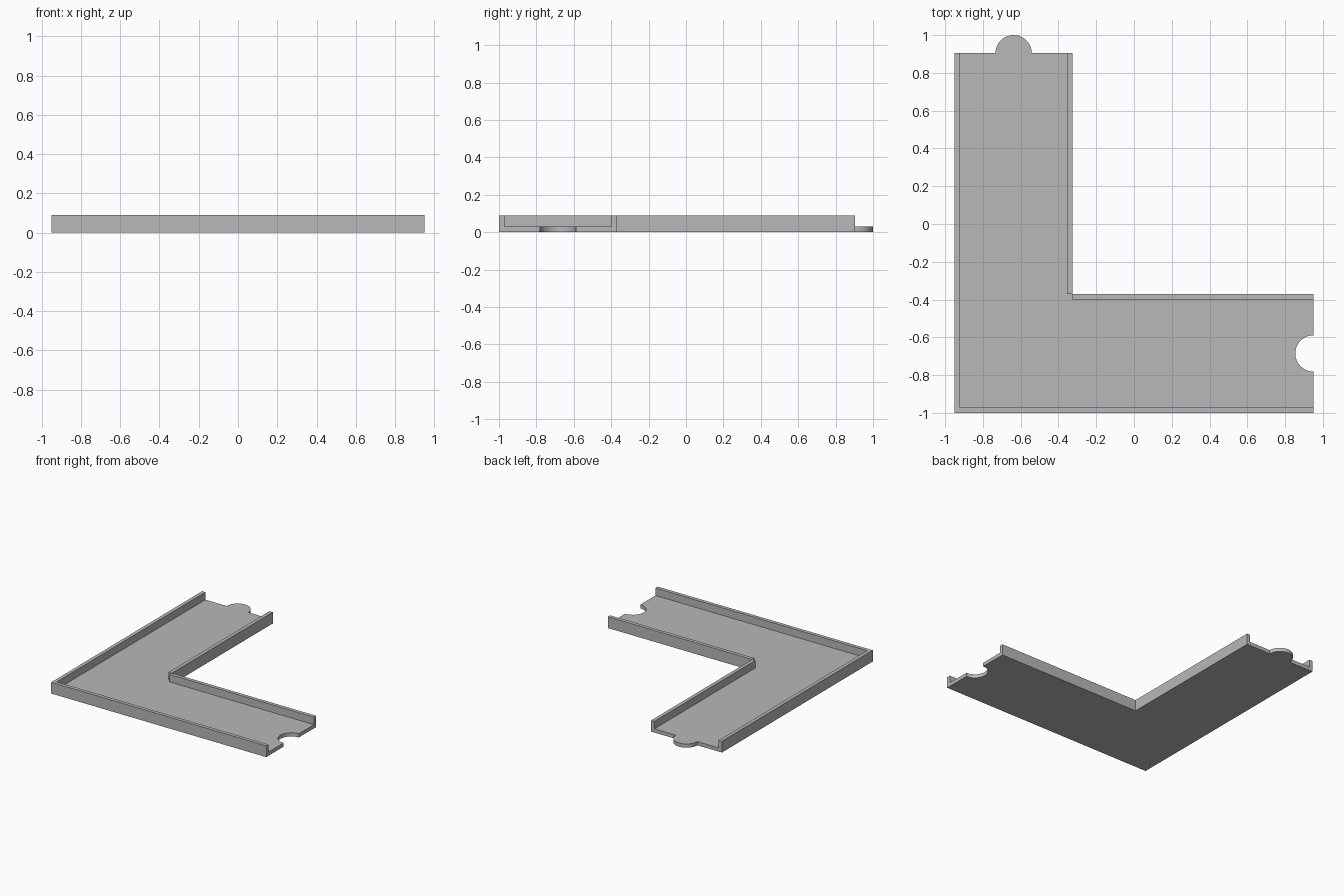
import bpy, bmesh
from math import sin, cos, pi, radians

if "Cube" in bpy.data.objects:
    bpy.data.objects.remove(bpy.data.objects["Cube"])

grey = bpy.data.materials.new("plain grey")
grey.use_nodes = True
colour = (0.48, 0.48, 0.48, 1)
grey.diffuse_color = colour
grey.node_tree.nodes["Principled BSDF"].inputs["Base Color"].default_value = colour

LEFT, RIGHT, FRONT, BACK = -0.95, 0.95, -1.0, 0.904
INNER_X, INNER_Y = -0.325, -0.37      # inside corner of the bend
WALL, FLOOR, HEIGHT, RADIUS = 0.029, 0.03, 0.09, 0.096


def extrude_outline(name, points, z0, z1):
    """Solid prism from a counter-clockwise outline."""
    bm = bmesh.new()
    base = bm.faces.new([bm.verts.new((x, y, z0)) for x, y in points])
    top = bmesh.ops.extrude_face_region(bm, geom=[base], use_keep_orig=True)
    verts = [g for g in top["geom"] if isinstance(g, bmesh.types.BMVert)]
    bmesh.ops.translate(bm, vec=(0, 0, z1 - z0), verts=verts)
    bmesh.ops.recalc_face_normals(bm, faces=bm.faces)
    mesh = bpy.data.meshes.new(name)
    bm.to_mesh(mesh)
    bm.free()
    mesh.materials.append(grey)
    obj = bpy.data.objects.new(name, mesh)
    bpy.context.collection.objects.link(obj)
    bpy.ops.object.select_all(action="DESELECT")
    obj.select_set(True)
    bpy.context.view_layer.objects.active = obj
    bpy.ops.object.shade_smooth_by_angle(angle=radians(30))
    return obj


def arc(cx, cy, start, end, steps=32):
    angles = [start + (end - start) * i / steps for i in range(steps + 1)]
    return [(cx + RADIUS * cos(a), cy + RADIUS * sin(a)) for a in angles]


# Floor with a round socket on the right end and a round tab on the back end
socket = arc(RIGHT, (FRONT + INNER_Y) / 2, 1.5 * pi, 0.5 * pi)
tab = arc((LEFT + INNER_X) / 2, BACK, 0, pi)
extrude_outline("floor", [(LEFT, FRONT), (RIGHT, FRONT)] + socket
                + [(RIGHT, INNER_Y), (INNER_X, INNER_Y), (INNER_X, BACK)]
                + tab + [(LEFT, BACK)], 0, FLOOR)

# Outer wall, running round the outside of the bend
extrude_outline("outer_wall", [
    (LEFT, FRONT), (RIGHT, FRONT), (RIGHT, FRONT + WALL),
    (LEFT + WALL, FRONT + WALL), (LEFT + WALL, BACK), (LEFT, BACK)], FLOOR, HEIGHT)


# Inner walls, meeting only at the inside corner edge
def wall(name, x0, x1, y0, y1):
    extrude_outline(name, [(x0, y0), (x1, y0), (x1, y1), (x0, y1)], FLOOR, HEIGHT)


wall("inner_wall_back", INNER_X - WALL, INNER_X, INNER_Y, BACK)
wall("inner_wall_right", INNER_X, RIGHT, INNER_Y - WALL, INNER_Y)
